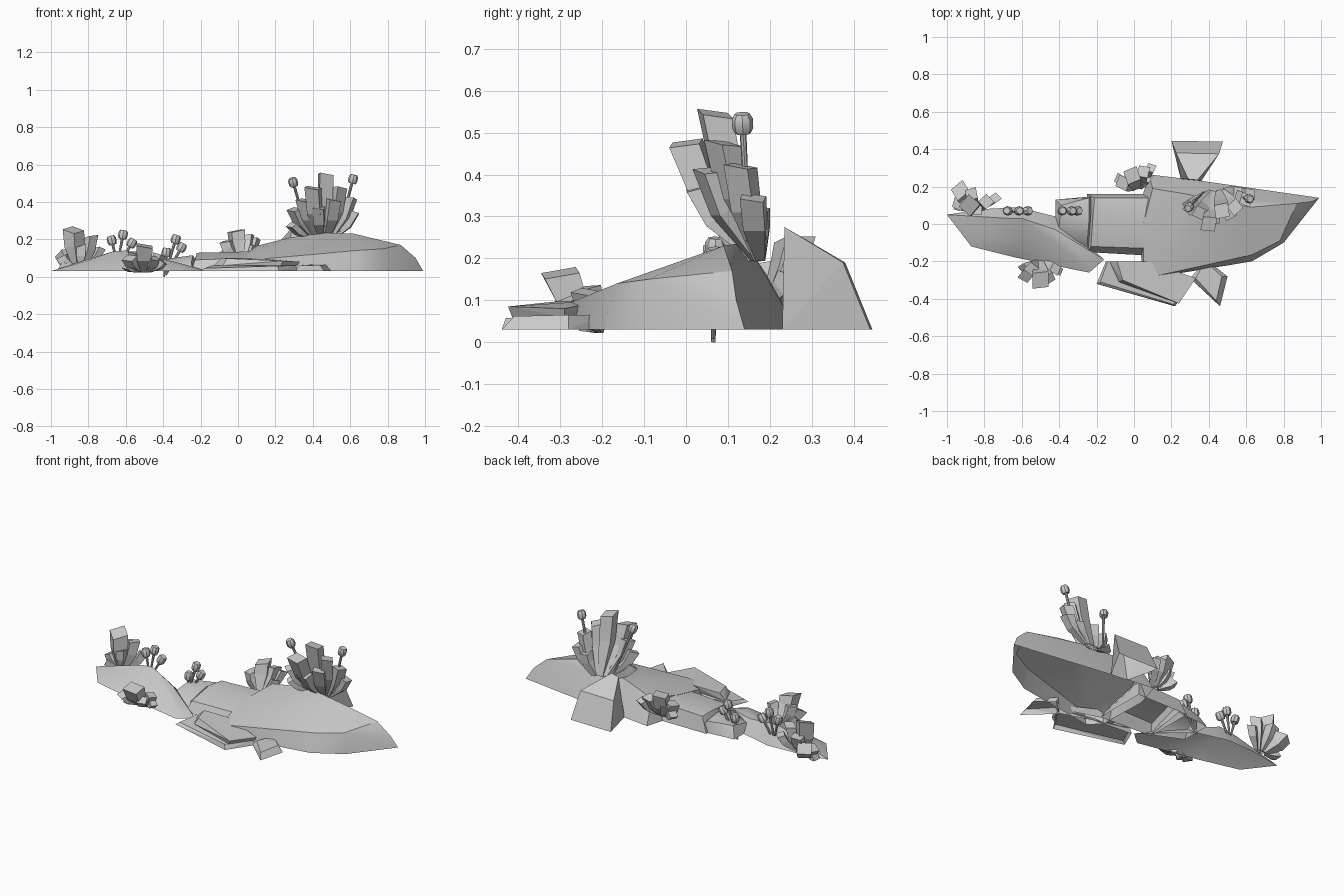
import bpy, bmesh
from mathutils import Vector

if "Cube" in bpy.data.objects:
    bpy.data.objects.remove(bpy.data.objects["Cube"])

Z = Vector((0, 0, 1))
FLOOR = 0.03


def finish(name, bm, smooth=False):
    bmesh.ops.recalc_face_normals(bm, faces=bm.faces)
    mesh = bpy.data.meshes.new(name)
    bm.to_mesh(mesh)
    bm.free()
    ob = bpy.data.objects.new(name, mesh)
    bpy.context.collection.objects.link(ob)
    if smooth:
        bpy.ops.object.select_all(action='DESELECT')
        ob.select_set(True)
        bpy.context.view_layer.objects.active = ob
        bpy.ops.object.shade_smooth_by_angle(angle=0.5)
    return ob


def rock(name, foot, top, floor=FLOOR, smooth=True):
    """Faceted boulder shell: hull of a floor outline and upper points, open below."""
    bm = bmesh.new()
    for x, y in foot:
        bm.verts.new((x, y, floor))
    for p in top:
        bm.verts.new(p)
    res = bmesh.ops.convex_hull(bm, input=bm.verts)
    junk = {g for g in res['geom_interior'] + res['geom_unused']
            if isinstance(g, bmesh.types.BMVert)}
    bmesh.ops.delete(bm, geom=list(junk), context='VERTS')
    under = [f for f in bm.faces if all(v.co.z < floor + 0.001 for v in f.verts)]
    bmesh.ops.delete(bm, geom=under, context='FACES_ONLY')
    bmesh.ops.dissolve_limit(bm, angle_limit=0.05, verts=bm.verts, edges=bm.edges)
    return finish(name, bm, smooth)


def crystal_cluster(name, centre, tips, spread=0.3):
    """Bent four-sided crystals fanning out of one root; tips are x, y, z, width."""
    bm = bmesh.new()
    c = Vector(centre)
    for x, y, z, w in tips:
        tip = Vector((x, y, z))
        base = c + Vector(((tip - c).x, (tip - c).y * 0.3, 0)) * spread
        d = tip - base
        flat = Vector((d.x, d.y, 0))
        side = d.cross(Z).normalized()
        n = side.cross(d).normalized()
        mid = base + d * 0.55 + flat * 0.15
        rings = []
        for p, k, slant in ((base, 0.4, 0), (mid, 0.95, 0), (tip, 1.0, 0.2)):
            ring = []
            for a, b in ((-1, -1), (1, -1), (1, 1), (-1, 1)):
                q = p + side * a * w * k / 2 + n * b * w * k * 0.45
                q += d.normalized() * (-b * slant + a * slant * 0.5) * w
                ring.append(bm.verts.new(q))
            rings.append(ring)
        for r, s in zip(rings, rings[1:]):
            for i in range(4):
                j = (i + 1) % 4
                bm.faces.new((r[i], r[j], s[j], s[i]))
        bm.faces.new(rings[-1])
    return finish(name, bm)


def bulb_stalk(name, foot, head):
    """Thin stalk carrying a barrel-shaped bulb."""
    bm = bmesh.new()
    foot, head = Vector(foot), Vector(head)
    d = head - foot
    rot = Z.rotation_difference(d)
    rows = [(0.005, 0), (0.008, d.length - 0.022), (0.019, d.length - 0.024),
            (0.025, d.length - 0.012), (0.025, d.length + 0.012), (0.018, d.length + 0.024)]
    rings = []
    for r, h in rows:
        res = bmesh.ops.create_circle(bm, segments=8, radius=r)
        for v in res['verts']:
            v.co = foot + rot @ (v.co + Z * h)
        rings.append(res['verts'])
    for r, s in zip(rings, rings[1:]):
        for i in range(8):
            j = (i + 1) % 8
            bm.faces.new((r[i], r[j], s[j], s[i]))
    bm.faces.new(rings[-1])
    return finish(name, bm, True)


# Boulders
rock("main_boulder",
     [(.99, .14), (.8, -.1), (.63, -.2), (.11, -.285), (.04, -.22), (.03, .1), (.08, .265), (.33, .235)],
     [(.13, -.275, .095), (.63, -.165, .14), (.78, -.09, .15), (.87, .11, .17), (.95, .12, .1),
      (.62, .09, .23), (.46, .12, .235), (.28, .16, .21), (.1, .19, .165), (.05, 0, .13), (.05, -.2, .085)])
rock("middle_boulder",
     [(-.25, -.15), (.1, -.17), (.1, .16), (-.25, .16)],
     [(-.23, -.12, .09), (-.22, .03, .128), (-.21, .14, .12), (.08, .14, .13), (.06, .03, .135), (.06, -.13, .1)])
rock("middle_boulder_end",
     [(-.42, -.06), (-.24, -.14), (-.2, .15), (-.42, .13)],
     [(-.4, -.01, .075), (-.39, .1, .095), (-.25, -.1, .075), (-.24, .03, .115), (-.24, .14, .1)])
rock("left_boulder",
     [(-1, .05), (-.87, -.12), (-.63, -.18), (-.24, -.26), (-.16, -.19), (-.36, -.02), (-.42, .04), (-.62, .09), (-.8, .08)],
     [(-.8, -.04, .085), (-.78, .04, .095), (-.67, .03, .135), (-.6, .03, .14), (-.42, -.03, .095),
      (-.32, -.13, .075), (-.26, -.21, .05), (-.6, -.11, .085)])
rock("back_boulder",
     [(.2, .445), (.475, .44), (.36, .23), (.25, .24)],
     [(.225, .38, .19), (.455, .375, .19), (.29, .24, .265), (.34, .235, .275)], smooth=False)

# Layered slabs in front
rock("lower_slab",
     [(-.2, -.32), (.22, -.44), (.32, -.29), (.1, -.22), (-.15, -.2)],
     [(-.18, -.31, .045), (.21, -.43, .058), (.31, -.29, .06), (-.14, -.2, .06)], smooth=False)
rock("upper_slab",
     [(-.08, -.31), (.23, -.415), (.32, -.29), (.05, -.21), (-.13, -.2)],
     [(-.06, -.3, .098), (.24, -.425, .085), (.33, -.29, .08), (.08, -.2, .1), (-.09, -.2, .1)],
     floor=0.06, smooth=False)
rock("small_wedge",
     [(.3, -.29), (.46, -.44), (.5, -.28), (.4, -.2)],
     [(.33, -.29, .06), (.44, -.41, .062), (.47, -.28, .065), (.38, -.2, .065)], smooth=False)

# Crystal clusters
crystal_cluster("large_crystals", (.45, .18, .2), [
    (.47, .07, .545, .075), (.40, .0, .475, .075), (.54, .09, .475, .065), (.35, .06, .41, .06),
    (.60, .13, .42, .06), (.62, .16, .345, .055), (.30, .08, .36, .055), (.29, .1, .28, .05),
    (.51, .06, .41, .065), (.43, .03, .37, .06), (.56, .17, .32, .055)])
crystal_cluster("left_crystals", (-.85, .08, .05), [
    (-.88, .10, .25, .085), (-.79, .12, .215, .06), (-.74, .14, .15, .045), (-.93, .18, .13, .08),
    (-.94, .11, .11, .06), (-.84, .08, .16, .06), (-.95, .1, .06, .05), (-.87, .16, .18, .06)])
crystal_cluster("front_crystals", (-.5, -.2, .03), [
    (-.5, -.3, .165, .085), (-.42, -.24, .12, .05), (-.58, -.28, .1, .06), (-.55, -.24, .13, .055),
    (-.45, -.29, .1, .05), (-.4, -.25, .08, .04), (-.59, -.24, .06, .05)])
crystal_cluster("back_crystals", (.02, .19, .09), [
    (-.01, .26, .245, .075), (.05, .28, .22, .06), (-.06, .22, .19, .065), (.09, .3, .2, .045),
    (-.03, .24, .18, .06), (.07, .25, .16, .05), (-.08, .24, .14, .05)])

# Bulbs on stalks
stalks = {
    "large_bulb": [((.37, .17, .24), (.295, .09, .505)), ((.54, .15, .24), (.615, .135, .522))],
    "left_bulb": [((-.65, .065, .09), (-.675, .07, .195)), ((-.64, .065, .09), (-.615, .07, .225)),
                  ((-.62, .065, .09), (-.568, .07, .18))],
    "middle_bulb": [((-.395, .065, 0), (-.383, .07, .13)), ((-.39, .065, .01), (-.333, .07, .2)),
                    ((-.385, .065, .01), (-.302, .07, .157))]}
for name, pairs in stalks.items():
    for i, (foot, head) in enumerate(pairs):
        bulb_stalk(f"{name}_{i + 1}", foot, head)
